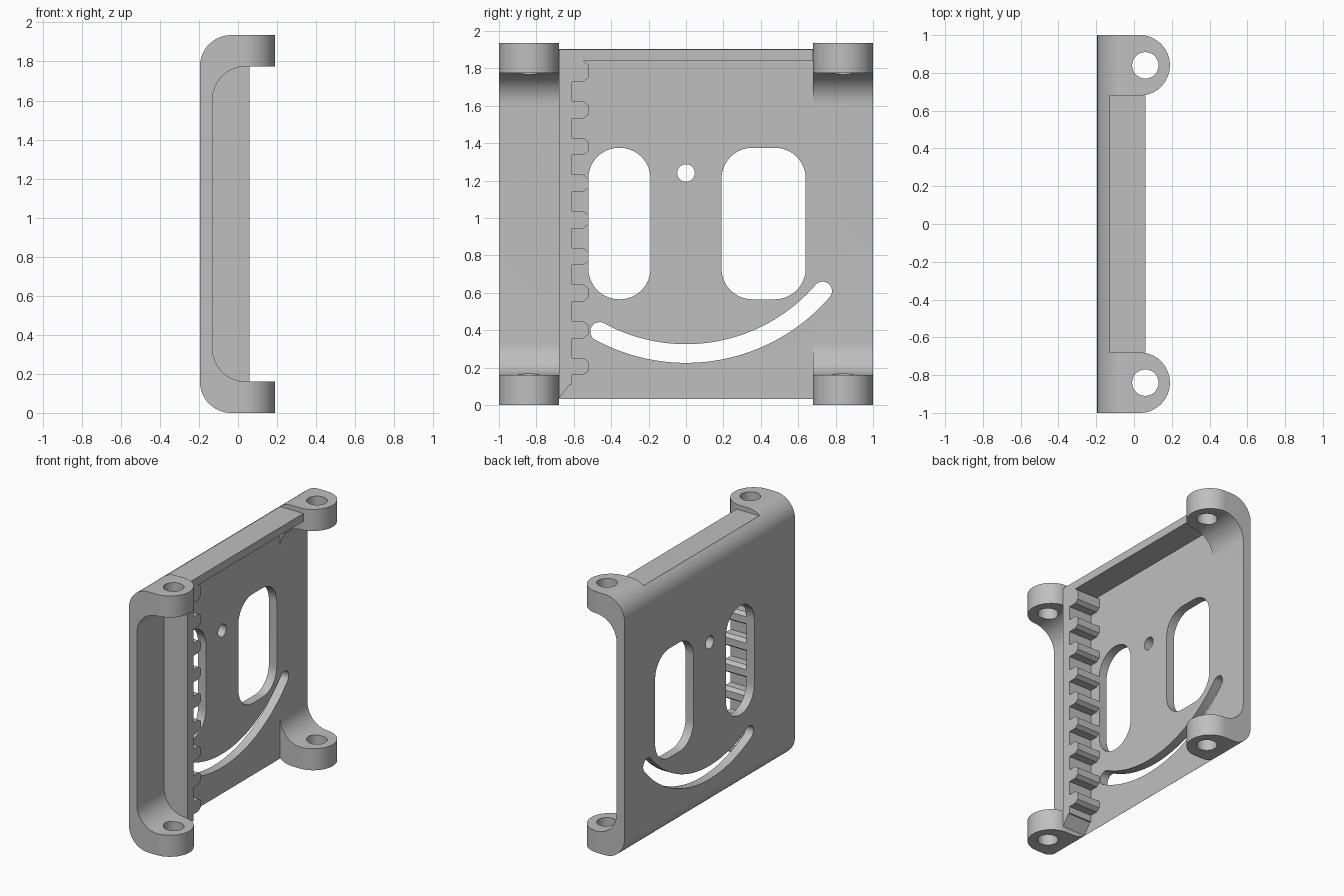
import bpy, math
from mathutils import Vector

cube = bpy.data.objects.get("Cube")
if cube:
    bpy.data.objects.remove(cube)

grey = bpy.data.materials.new("light_grey")
grey.use_nodes = True
grey.diffuse_color = (0.52, 0.52, 0.52, 1)
grey.node_tree.nodes["Principled BSDF"].inputs["Base Color"].default_value = grey.diffuse_color

H = 1.935                         # overall height
BACK, INNER = -0.195, -0.13       # plate outer and inner x
R = 0.16                          # outer corner radius, lug thickness
LUG = 0.68                        # inner y of the lugs
RIM = 0.06                        # front x of rack and top flange
STEP = 0.035                      # middle section set in from the ends


def arc(cx, cy, r, a, b, n=16):
    """Points along an arc, angles in degrees."""
    angles = [math.radians(a + (b - a) * i / n) for i in range(n + 1)]
    return [(cx + r * math.cos(t), cy + r * math.sin(t)) for t in angles]


def prism(name, pts, axis, lo, hi):
    """Extrude a 2D outline along x, y or z."""
    place = {"x": lambda p, d: (d, p[0], p[1]),
             "y": lambda p, d: (p[0], d, p[1]),
             "z": lambda p, d: (p[0], p[1], d)}[axis]
    n = len(pts)
    verts = [place(p, d) for d in (lo, hi) for p in pts]
    faces = [list(range(n))[::-1], list(range(n, 2 * n))]
    faces += [[i, (i + 1) % n, (i + 1) % n + n, i + n] for i in range(n)]
    mesh = bpy.data.meshes.new(name)
    mesh.from_pydata(verts, [], faces)
    mesh.materials.append(grey)
    obj = bpy.data.objects.new(name, mesh)
    bpy.context.collection.objects.link(obj)
    # consistent outward normals
    bpy.ops.object.select_all(action="DESELECT")
    obj.select_set(True)
    bpy.context.view_layer.objects.active = obj
    bpy.ops.object.mode_set(mode="EDIT")
    bpy.ops.mesh.select_all(action="SELECT")
    bpy.ops.mesh.normals_make_consistent(inside=False)
    bpy.ops.object.mode_set(mode="OBJECT")
    return obj


def boolean(target, tool, operation):
    bpy.context.view_layer.objects.active = target
    mod = target.modifiers.new("cut", "BOOLEAN")
    mod.operation, mod.solver, mod.object = operation, "EXACT", tool
    bpy.ops.object.modifier_apply(modifier=mod.name)
    bpy.data.objects.remove(tool)


def rounded(y0, y1, z0, z1, r):
    """Rounded rectangle outline."""
    return (arc(y1 - r, z1 - r, r, 0, 90) + arc(y0 + r, z1 - r, r, 90, 180)
            + arc(y0 + r, z0 + r, r, 180, 270) + arc(y1 - r, z0 + r, r, 270, 360))


# Body: C-shaped side profile trimmed by the plan outline
inner_r = 0.17
side = (arc(BACK + R, R, R, 270, 180) + arc(BACK + R, H - R, R, 180, 90)
        + [(0.3, H), (0.3, H - R)]
        + arc(INNER + inner_r, H - R - inner_r, inner_r, 90, 180)
        + arc(INNER + inner_r, R + inner_r, inner_r, 180, 270)
        + [(0.3, R), (0.3, 0)])
body = prism("mounting_plate", side, "y", -1, 1)
lug_x = 0.03
plan = ([(-0.4, -1.1), (lug_x, -1.1)] + arc(lug_x, -1 + R, R, -90, 90, 32)
        + [(INNER, -LUG), (INNER, LUG)]
        + arc(lug_x, 1 - R, R, -90, 90, 32) + [(lug_x, 1.1), (-0.4, 1.1)])
plan = [(x, max(-1.0, min(1.0, y)) if x > lug_x else y) for x, y in plan]
boolean(body, prism("plan_trim", plan, "z", -0.5, 2.5), "INTERSECT")

# Screw holes through the lugs
for y in (-0.84, 0.84):
    boolean(body, prism("screw_hole", arc(0.06, y, 0.07, 0, 348.75, 31), "z", -0.5, 2.5),
            "DIFFERENCE")

# Windows, pivot hole and the curved slot around the pivot
pivot_z, slot_r, half = 1.24, 0.965, 0.05
a0, a1 = 270 - 28.6, 270 + 49.2


def slot_end(angle):
    t = math.radians(angle)
    return slot_r * math.cos(t), pivot_z + slot_r * math.sin(t)


curved_slot = (arc(0, pivot_z, slot_r + half, a0, a1, 32)
               + arc(*slot_end(a1), half, a1, a1 + 180)[1:-1]
               + arc(0, pivot_z, slot_r - half, a1, a0, 32)
               + arc(*slot_end(a0), half, a0 + 180, a0 + 360)[1:-1])
for outline in (rounded(-0.522, -0.19, 0.565, 1.375, 0.165),
                rounded(0.19, 0.64, 0.565, 1.375, 0.165),
                arc(0, pivot_z, 0.047, 0, 348.75, 31),
                curved_slot):
    boolean(body, prism("opening", outline, "x", -0.4, 0), "DIFFERENCE")

# Toothed rack along one side
root, shoulder, tip = -0.61, -0.55, -0.522
flange_z = 1.84
rack = [(-LUG, H - STEP), (-LUG, STEP), (-0.62, 0.11), (root, 0.11)]
for k in range(9):
    z0 = 0.16 + 0.196 * k
    z1 = z0 + 0.092 if k < 8 else flange_z
    rack += [(root, z0), (shoulder, z0), (tip, z0 + 0.02), (tip, z1 - 0.02), (shoulder, z1)]
    if k < 8:
        rack.append((root, z1))
rack.append((shoulder, H - STEP))
rack_obj = prism("toothed_rack", rack, "x", INNER, RIM)

# Flange along the top
flange = prism("top_flange", [(shoulder, flange_z), (LUG, flange_z),
                              (LUG, H - STEP), (shoulder, H - STEP)], "x", INNER, RIM)

# Smooth the curved faces, keep the edges sharp
bpy.ops.object.select_all(action="DESELECT")
for obj in (body, rack_obj, flange):
    obj.select_set(True)
bpy.context.view_layer.objects.active = body
bpy.ops.object.shade_smooth_by_angle(angle=math.radians(30))
